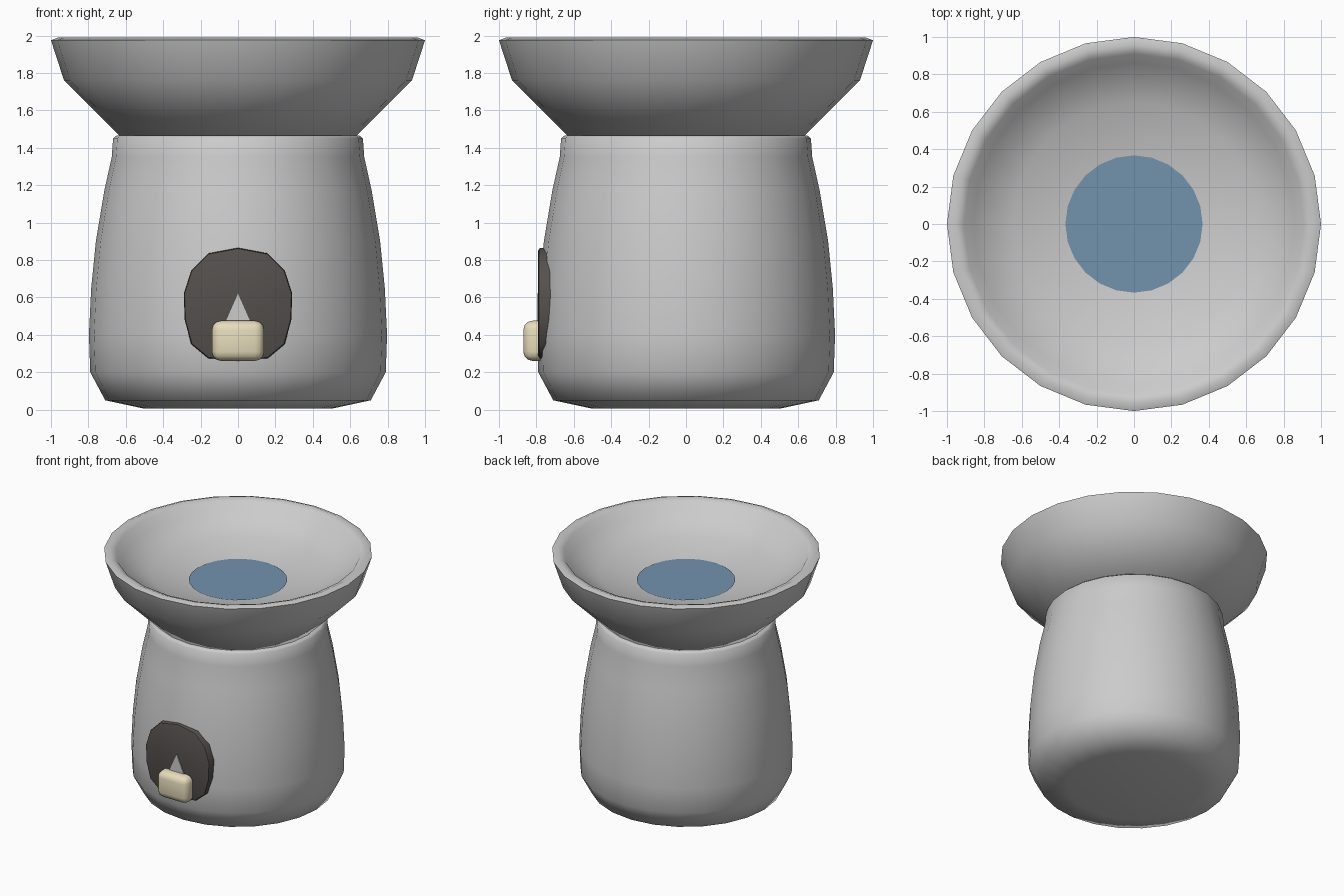
import bpy, bmesh, math

if "Cube" in bpy.data.objects:
    bpy.data.objects.remove(bpy.data.objects["Cube"])


def material(name, rgb):
    m = bpy.data.materials.new(name)
    m.diffuse_color = (*rgb, 1)
    m.use_nodes = True
    m.node_tree.nodes["Principled BSDF"].inputs["Base Color"].default_value = m.diffuse_color
    return m


def finish(name, bm, mat=None, angle=40):
    bmesh.ops.recalc_face_normals(bm, faces=bm.faces)
    me = bpy.data.meshes.new(name)
    bm.to_mesh(me)
    bm.free()
    ob = bpy.data.objects.new(name, me)
    bpy.context.collection.objects.link(ob)
    if mat:
        me.materials.append(mat)
    bpy.ops.object.select_all(action='DESELECT')
    ob.select_set(True)
    bpy.context.view_layer.objects.active = ob
    bpy.ops.object.shade_smooth_by_angle(angle=math.radians(angle))
    return ob


def lathe(name, profile, sides=24, angle=60):
    bm = bmesh.new()
    vs = [bm.verts.new((r, 0, z)) for r, z in profile]
    es = [bm.edges.new(p) for p in zip(vs, vs[1:])]
    bmesh.ops.spin(bm, geom=vs + es, cent=(0, 0, 0), axis=(0, 0, 1),
                   angle=math.tau, steps=sides, use_duplicate=False)
    bmesh.ops.remove_doubles(bm, verts=bm.verts, dist=0.0005)
    return finish(name, bm, angle=angle)


def prism(name, outline, y_front, y_back, mat=None, bevel=0):
    bm = bmesh.new()
    face = bm.faces.new([bm.verts.new((x, y_front, z)) for x, z in outline])
    front_edges = list(face.edges)
    geom = bmesh.ops.extrude_face_region(bm, geom=[face], use_keep_orig=True)['geom']
    bmesh.ops.translate(bm, vec=(0, y_back - y_front, 0),
                        verts=[g for g in geom if isinstance(g, bmesh.types.BMVert)])
    if bevel:
        bmesh.ops.bevel(bm, geom=front_edges, offset=bevel, segments=2,
                        profile=0.5, affect='EDGES')
    return finish(name, bm, mat)


dark = material("soot", (0.09, 0.08, 0.075))
wax = material("wax", (0.80, 0.72, 0.50))
blue = material("water", (0.17, 0.29, 0.42))

# Burner body
lathe("burner_body", [
    (0, 0.01), (0.5, 0.005), (0.71, 0.05), (0.79, 0.2), (0.797, 0.4),
    (0.785, 0.65), (0.76, 0.9), (0.715, 1.17), (0.675, 1.35),
    (0.668, 1.45), (0.65, 1.465), (0, 1.465)])

# Dish with rounded lip and shallow hollow
lathe("dish", [
    (0, 1.462), (0.63, 1.462), (0.93, 1.76), (1.0, 1.975), (0.96, 1.99),
    (0.91, 1.97), (0.86, 1.90), (0.65, 1.81), (0.365, 1.745), (0, 1.71)], angle=80)

# Water surface
bm = bmesh.new()
bmesh.ops.create_circle(bm, cap_ends=True, segments=24, radius=0.367)
bmesh.ops.translate(bm, verts=bm.verts, vec=(0, 0, 1.752))
finish("water", bm, blue)

# Dark candle opening
half = [(0.16, 0.835), (0.25, 0.745), (0.29, 0.62), (0.285, 0.48),
        (0.25, 0.35), (0.16, 0.275)]
outline = [(0, 0.865)] + half + [(0, 0.26)] + [(-x, z) for x, z in reversed(half)]
prism("candle_opening", outline, -0.79, -0.6, dark, 0.015)

# Candle
bm = bmesh.new()
bmesh.ops.create_cube(bm, size=1)
for v in bm.verts:
    v.co = (v.co.x * 0.28, v.co.y * 0.22 - 0.76, v.co.z * 0.215 + 0.368)
bmesh.ops.bevel(bm, geom=bm.edges[:], offset=0.05, segments=3, profile=0.5, affect='EDGES')
finish("candle", bm, wax, 60)

# Flame
prism("flame", [(-0.075, 0.45), (0.075, 0.45), (0, 0.62)], -0.797, -0.72)
